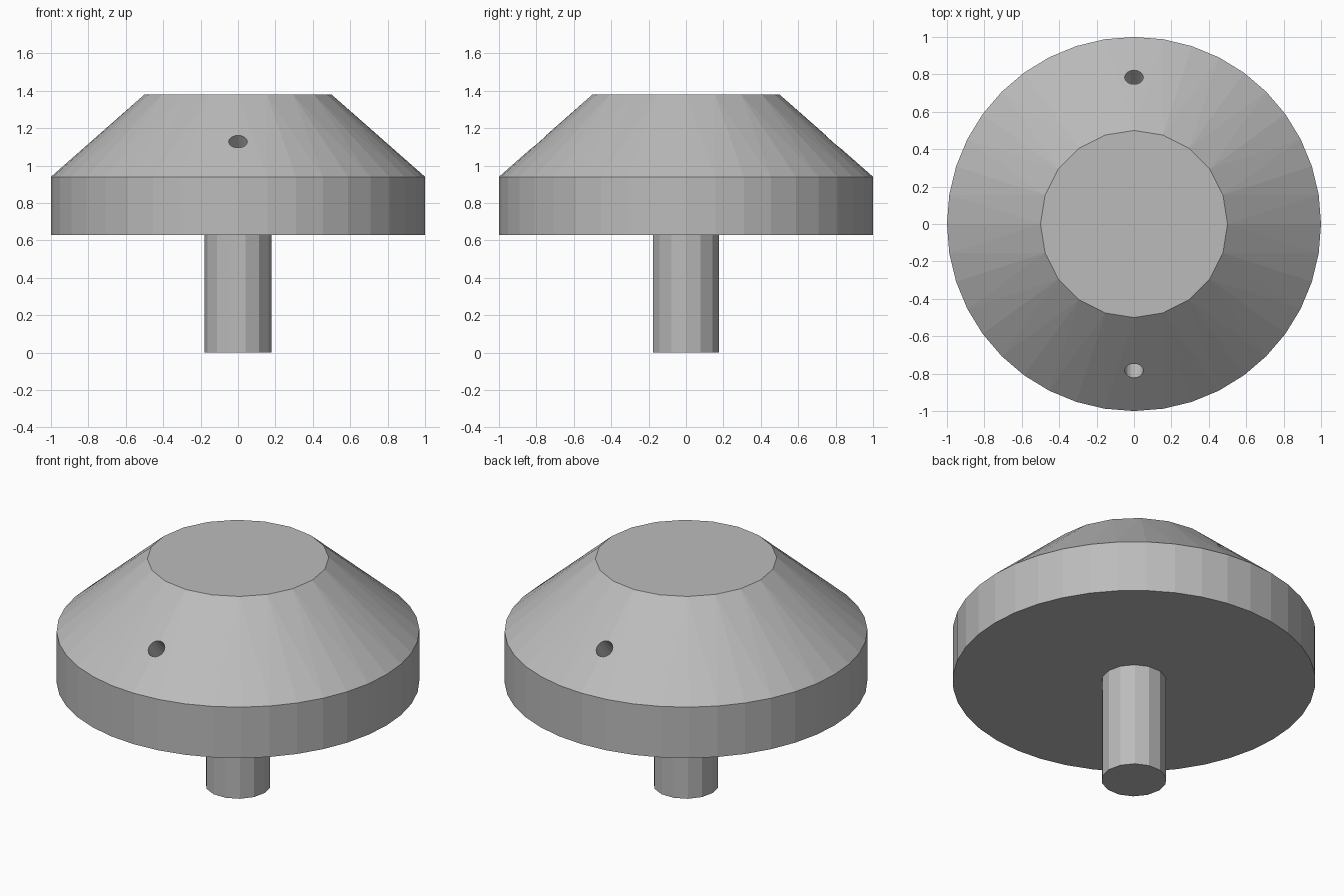
import bpy
import bmesh
from math import radians, sin, cos, tau, atan2
from mathutils import Vector

cube = bpy.data.objects.get("Cube")
if cube:
    bpy.data.objects.remove(cube, do_unlink=True)

grey = bpy.data.materials.new("plain grey")
grey.use_nodes = True
colour = (0.5, 0.5, 0.5, 1)
grey.diffuse_color = colour
grey.node_tree.nodes["Principled BSDF"].inputs["Base Color"].default_value = colour


def solid(name, rings):
    """Convex solid wrapped around horizontal rings of (radius, height, sides)."""
    bm = bmesh.new()
    for radius, z, sides in rings:
        for i in range(sides):
            a = tau * i / sides
            bm.verts.new((radius * cos(a), radius * sin(a), z))
    bmesh.ops.convex_hull(bm, input=bm.verts[:])
    bmesh.ops.dissolve_limit(bm, angle_limit=radians(0.1),
                             verts=bm.verts[:], edges=bm.edges[:])
    bmesh.ops.recalc_face_normals(bm, faces=bm.faces[:])
    mesh = bpy.data.meshes.new(name)
    bm.to_mesh(mesh)
    bm.free()
    mesh.materials.append(grey)
    obj = bpy.data.objects.new(name, mesh)
    bpy.context.collection.objects.link(obj)
    return obj


# Head: straight rim below a sloping shoulder with a flat top
RIM, TOP = 1.0, 0.5
BASE_Z, RIM_Z, TOP_Z = 0.63, 0.94, 1.38
head = solid("head", [(RIM, BASE_Z, 40), (RIM, RIM_Z, 40), (TOP, TOP_Z, 20)])

# Stem under the head
solid("stem", [(0.18, 0, 14), (0.18, BASE_Z, 14)])

# Two small holes drilled square to the slope, front and back
tilt = atan2(RIM - TOP, TOP_Z - RIM_Z)
for side, label in ((-1, "front"), (1, "back")):
    drill = solid(label + "_hole_cutter", [(0.05, -0.25, 16), (0.05, 0.1, 16)])
    drill.location = Vector((0, side * 0.785, 1.129))
    drill.rotation_euler.x = -side * (radians(90) - tilt)
    drill.hide_render = True
    drill.hide_viewport = True
    cut = head.modifiers.new(label + "_hole", "BOOLEAN")
    cut.operation = "DIFFERENCE"
    cut.solver = "EXACT"
    cut.object = drill
